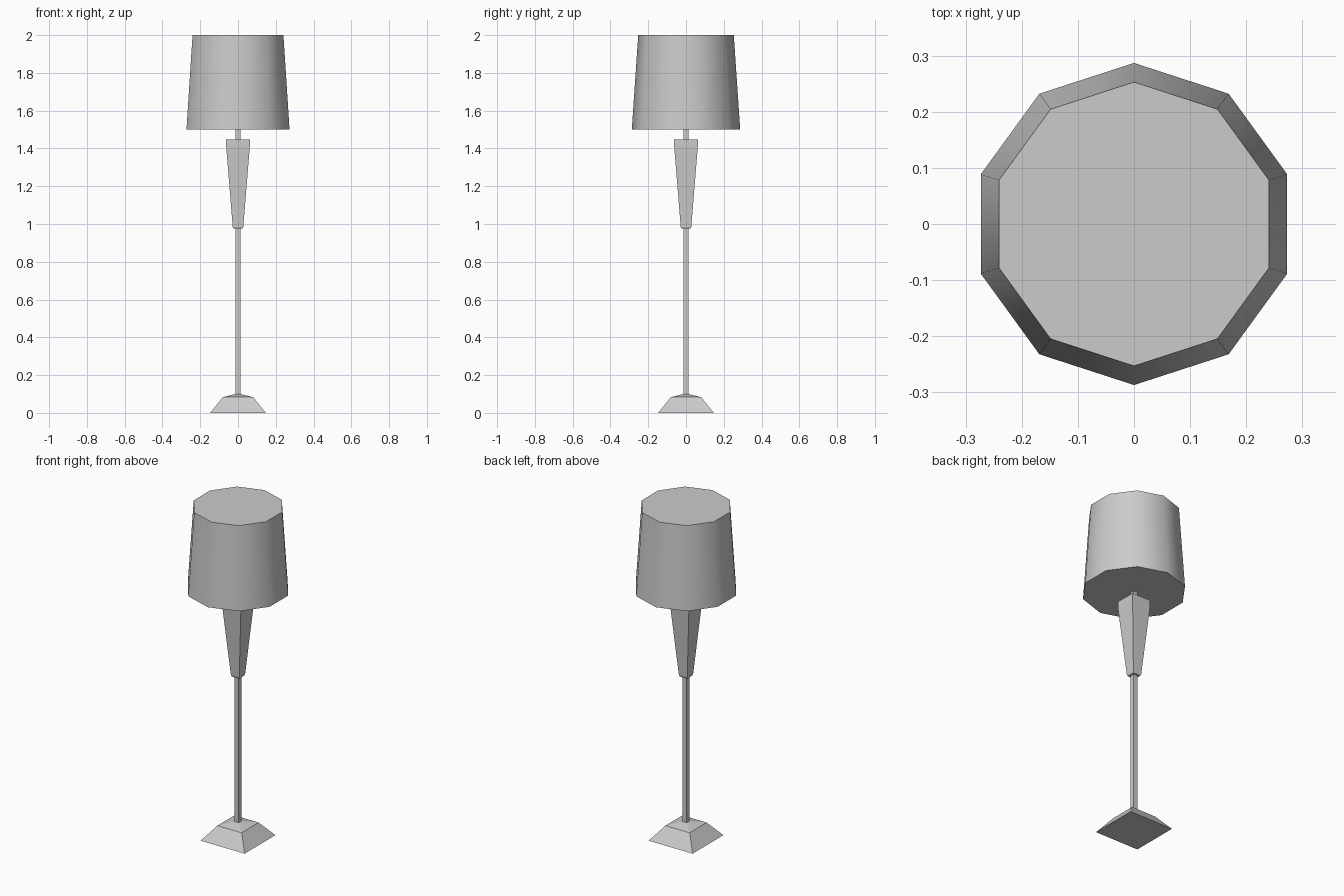
import bpy, math

cube = bpy.data.objects.get("Cube")
if cube:
    bpy.data.objects.remove(cube, do_unlink=True)

grey = bpy.data.materials.new("light_grey")
grey.use_nodes = True
colour = (0.6, 0.6, 0.6, 1)
grey.diffuse_color = colour
grey.node_tree.nodes["Principled BSDF"].inputs["Base Color"].default_value = colour


def loft(name, sides, profile, turn):
    """Stack regular rings given as (corner radius, height) and cap both ends."""
    verts = []
    for radius, z in profile:
        for i in range(sides):
            a = turn + 2 * math.pi * i / sides
            verts.append((radius * math.cos(a), radius * math.sin(a), z))
    faces = [list(range(sides))[::-1]]
    for r in range(len(profile) - 1):
        for i in range(sides):
            j = (i + 1) % sides
            low, high = r * sides, (r + 1) * sides
            faces.append([low + i, low + j, high + j, high + i])
    faces.append(list(range(len(verts) - sides, len(verts))))
    mesh = bpy.data.meshes.new(name)
    mesh.from_pydata(verts, [], faces)
    mesh.materials.append(grey)
    obj = bpy.data.objects.new(name, mesh)
    bpy.context.collection.objects.link(obj)
    return obj


def square(name, profile):
    """Square section part; the profile gives half widths."""
    return loft(name, 4, [(w * math.sqrt(2), z) for w, z in profile], math.pi / 4)


# Foot, pole and tapered body
square("base", [(0.147, 0), (0.081, 0.083), (0.014, 0.1)])
square("pole", [(0.014, 0.09), (0.014, 1.51)])
square("tapered_body", [(0.024, 0.975), (0.028, 0.985), (0.0625, 1.41), (0.0625, 1.447)])

# Ten-sided shade, smooth around the side with crisp rims
shade = loft("lamp_shade", 10, [(0.287, 1.5), (0.253, 2.0)], math.pi / 2)
bpy.ops.object.select_all(action="DESELECT")
shade.select_set(True)
bpy.context.view_layer.objects.active = shade
bpy.ops.object.shade_smooth_by_angle(angle=math.radians(45))
